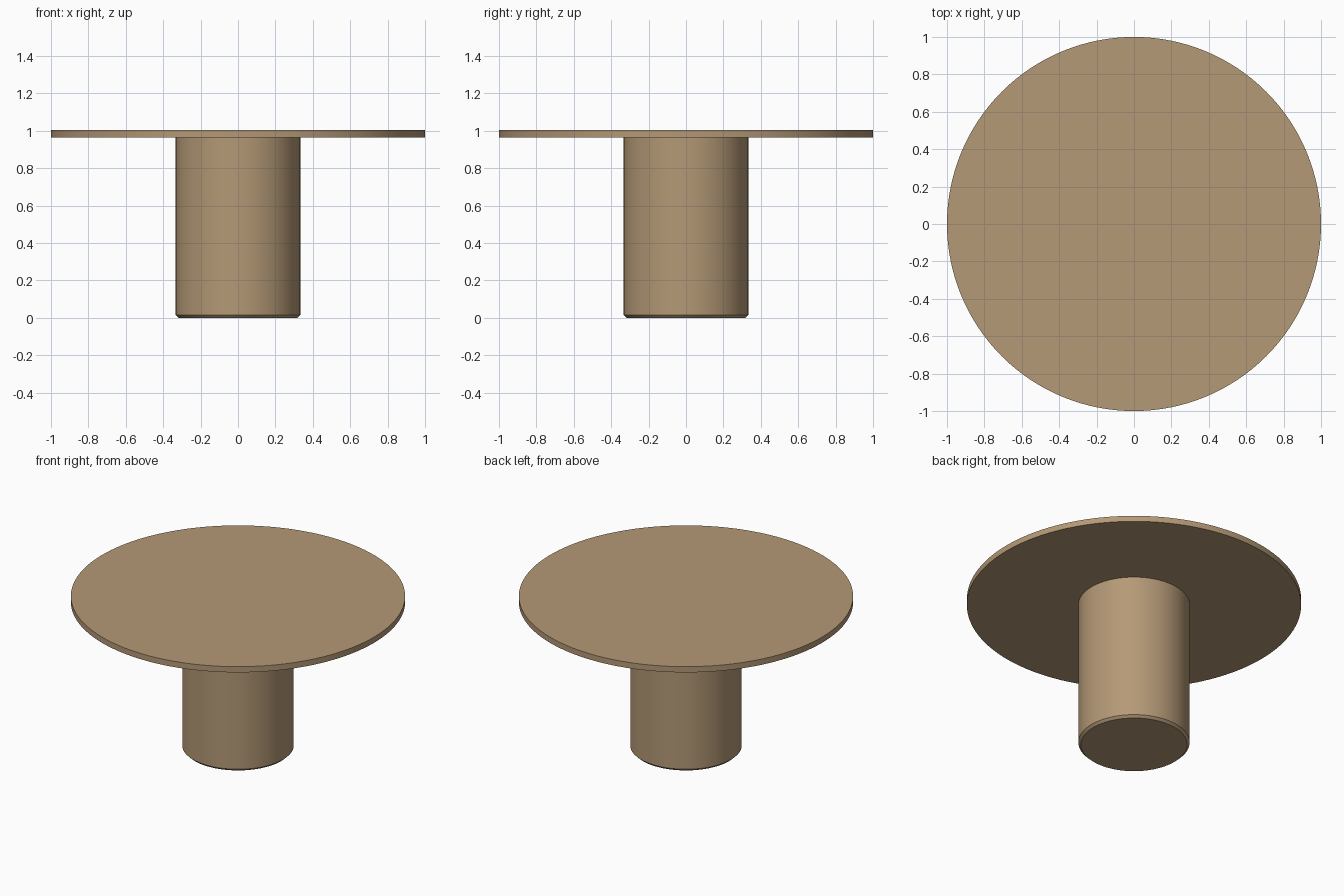
import bpy, bmesh, math

if "Cube" in bpy.data.objects:
    bpy.data.objects.remove(bpy.data.objects["Cube"])

SEGMENTS = 128

# Single wood colour
wood = bpy.data.materials.new("light_brown_wood")
wood.diffuse_color = (0.456, 0.319, 0.181, 1.0)
wood.use_nodes = True
wood.node_tree.nodes["Principled BSDF"].inputs["Base Color"].default_value = wood.diffuse_color


def lathe(name, profile):
    """Turn an (r, z) profile around the z axis into a closed solid."""
    bm = bmesh.new()
    rings = []
    for r, z in profile:
        rings.append([bm.verts.new((r * math.cos(2 * math.pi * i / SEGMENTS),
                                    r * math.sin(2 * math.pi * i / SEGMENTS), z))
                      for i in range(SEGMENTS)])
    for low, high in zip(rings, rings[1:]):
        for i in range(SEGMENTS):
            j = (i + 1) % SEGMENTS
            bm.faces.new((low[i], low[j], high[j], high[i]))
    bm.faces.new(rings[0][::-1])
    bm.faces.new(rings[-1])
    mesh = bpy.data.meshes.new(name)
    bm.to_mesh(mesh)
    bm.free()
    mesh.materials.append(wood)
    obj = bpy.data.objects.new(name, mesh)
    bpy.context.collection.objects.link(obj)
    bpy.ops.object.select_all(action='DESELECT')
    obj.select_set(True)
    bpy.context.view_layer.objects.active = obj
    bpy.ops.object.shade_smooth_by_angle(angle=math.radians(30))
    return obj


# Thin round top
lathe("table_top", [(1.0, 0.965), (1.0, 1.003)])

# Cylindrical pedestal with a small chamfer at the floor
lathe("pedestal", [(0.318, 0.0), (0.333, 0.015), (0.333, 0.966)])
